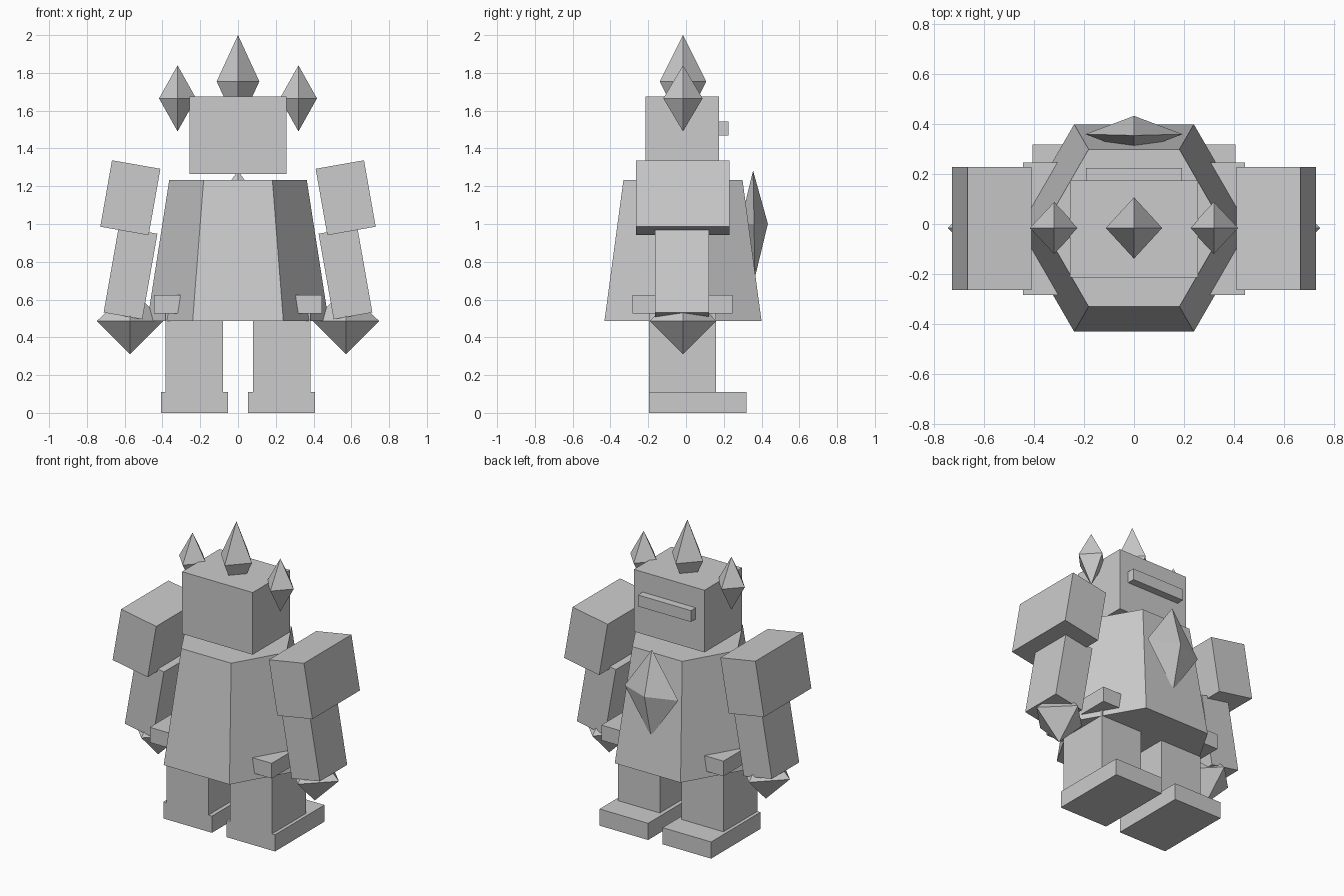
import bpy
import bmesh
from math import sin, cos, tau, radians

if "Cube" in bpy.data.objects:
    bpy.data.objects.remove(bpy.data.objects["Cube"], do_unlink=True)

# One stone colour for the whole figure
stone = bpy.data.materials.new("stone_grey")
stone.use_nodes = True
stone.diffuse_color = (0.6, 0.6, 0.6, 1)
for node in stone.node_tree.nodes:
    if node.type == "BSDF_PRINCIPLED":
        node.inputs["Base Color"].default_value = stone.diffuse_color

MID_Y = -0.016


def finish(name, bm, location, rotation=(0, 0, 0)):
    bmesh.ops.recalc_face_normals(bm, faces=bm.faces)
    mesh = bpy.data.meshes.new(name)
    bm.to_mesh(mesh)
    bm.free()
    mesh.materials.append(stone)
    obj = bpy.data.objects.new(name, mesh)
    obj.location = location
    obj.rotation_euler = rotation
    bpy.context.collection.objects.link(obj)
    return obj


def box(name, center, size, tilt=0):
    bm = bmesh.new()
    bmesh.ops.create_cube(bm, size=1)
    bmesh.ops.scale(bm, vec=size, verts=bm.verts)
    return finish(name, bm, center, (0, radians(tilt), 0))


def ring(bm, sides, rx, ry, z):
    return [bm.verts.new((rx * cos(tau * i / sides), ry * sin(tau * i / sides), z))
            for i in range(sides)]


def crystal(name, center, rx, ry, height, lean=0):
    """Four-sided double pyramid around its centre."""
    bm = bmesh.new()
    belt = ring(bm, 4, rx, ry, 0)
    for z in (height, -height):
        tip = bm.verts.new((0, 0, z))
        for i in range(4):
            bm.faces.new((belt[i], belt[(i + 1) % 4], tip))
    return finish(name, bm, center, (radians(lean), 0, 0))


# Six-sided tapering robe body
bm = bmesh.new()
low = ring(bm, 6, 0.48, 0.48, 0.487)
high = ring(bm, 6, 0.364, 0.364, 1.233)
bm.faces.new(low)
bm.faces.new(high)
for i in range(6):
    j = (i + 1) % 6
    bm.faces.new((low[i], low[j], high[j], high[i]))
finish("torso", bm, (0, MID_Y, 0))

# Head, visor, belt and chest gem
box("head", (0, -0.02, 1.47), (0.515, 0.39, 0.41))
box("visor", (0, 0.19, 1.505), (0.386, 0.07, 0.075))
box("belt_block", (0, -0.019, 0.575), (0.89, 0.53, 0.1))
crystal("chest_crystal", (0, 0.36, 1.0), 0.195, 0.0735, 0.283, lean=1)
crystal("crown_crystal", (0, MID_Y, 1.755), 0.113, 0.123, 0.245)

# Paired parts
for side, s in (("left", 1), ("right", -1)):
    crystal(side + "_head_crystal", (s * 0.32, MID_Y, 1.665), 0.098, 0.104, 0.175)
    box(side + "_upper_arm", (s * 0.57, -0.018, 1.139), (0.26, 0.495, 0.357), -10 * s)
    box(side + "_forearm", (s * 0.569, -0.021, 0.74), (0.208, 0.285, 0.46), -10 * s)
    crystal(side + "_hand_crystal", (s * 0.571, MID_Y, 0.486), 0.176, 0.176, 0.175)
    box(side + "_leg", (s * 0.232, -0.018, 0.32), (0.306, 0.355, 0.44))
    box(side + "_foot", (s * 0.23, 0.062, 0.055), (0.354, 0.515, 0.11))
